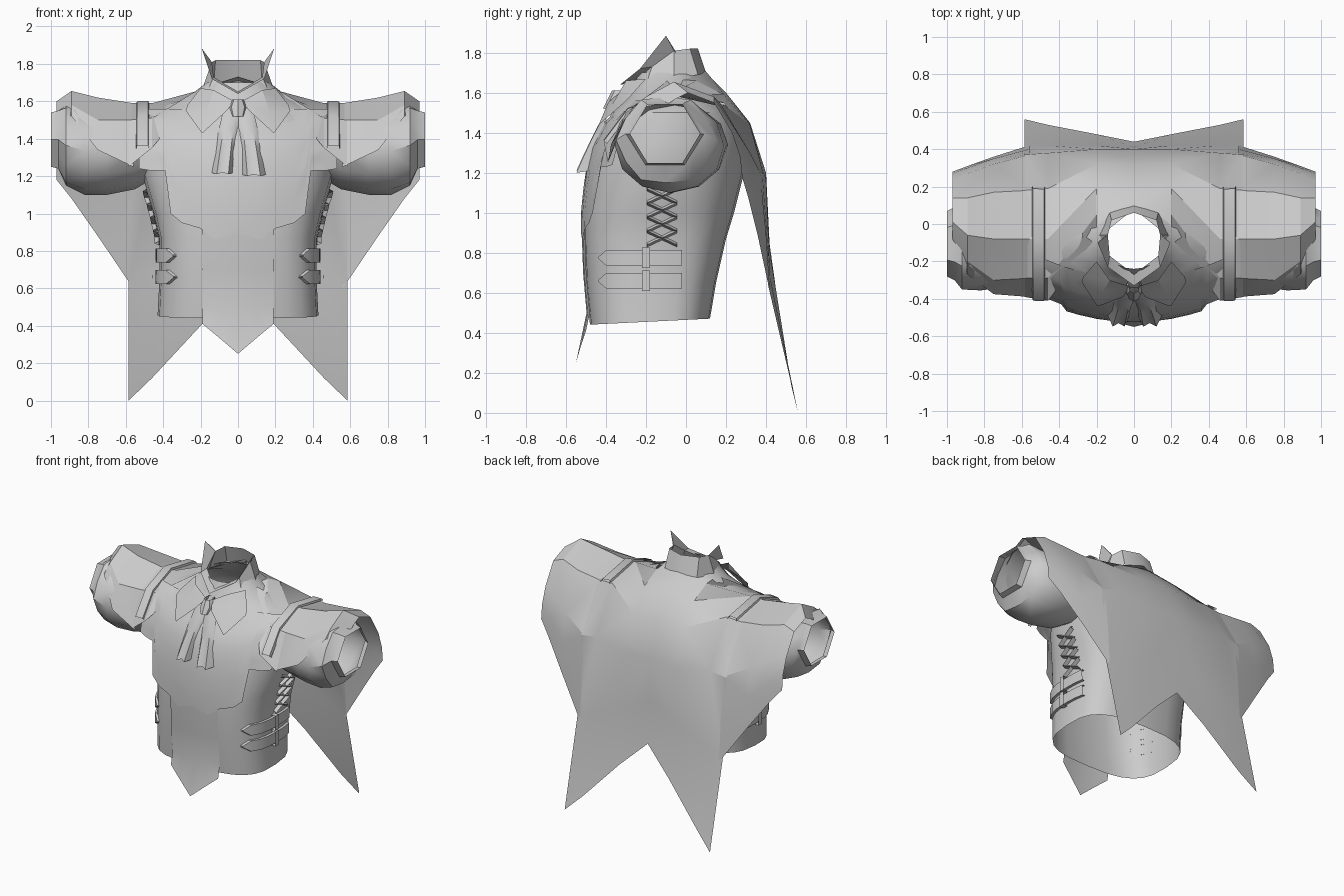
import bpy, bmesh, math

old = bpy.data.objects.get("Cube")
if old:
    bpy.data.objects.remove(old, do_unlink=True)

cloth = bpy.data.materials.new("grey cloth")
cloth.use_nodes = True
grey = (0.6, 0.6, 0.6, 1)
cloth.diffuse_color = grey
cloth.node_tree.nodes["Principled BSDF"].inputs["Base Color"].default_value = grey


def finish(ob, mirror, angle):
    """Material, mirroring and shading shared by every part."""
    ob.data.materials.append(cloth)
    if mirror:
        mod = ob.modifiers.new("Mirror", "MIRROR")
        mod.merge_threshold = 0.002
    bpy.ops.object.select_all(action="DESELECT")
    ob.select_set(True)
    bpy.context.view_layer.objects.active = ob
    bpy.ops.object.shade_smooth_by_angle(angle=math.radians(angle))


def sheet(name, rows, closed=False, mirror=True, angle=35):
    """Skin rows of points of equal length with quads."""
    bm = bmesh.new()
    grid = [[bm.verts.new(p) for p in row] for row in rows]
    count = len(grid[0])
    for a, b in zip(grid, grid[1:]):
        for i in range(count if closed else count - 1):
            j = (i + 1) % count
            bm.faces.new((a[i], a[j], b[j], b[i]))
    bmesh.ops.remove_doubles(bm, verts=bm.verts, dist=0.0005)
    bmesh.ops.recalc_face_normals(bm, faces=bm.faces)
    mesh = bpy.data.meshes.new(name)
    bm.to_mesh(mesh)
    bm.free()
    ob = bpy.data.objects.new(name, mesh)
    bpy.context.collection.objects.link(ob)
    finish(ob, mirror, angle)


def power(v, e):
    return math.copysign(abs(v) ** e, v)


# Torso rings: height, half width, front y, back y, squareness
RINGS = [(.45, .43, -.48, .12, 3), (.65, .42, -.5, .15, 3), (.87, .42, -.51, .2, 3),
         (1, .45, -.51, .24, 2.7), (1.2, .51, -.49, .29, 2.4), (1.35, .52, -.45, .3, 2.3),
         (1.5, .51, -.37, .25, 2.2), (1.57, .42, -.3, .18, 2), (1.62, .27, -.27, .13, 2),
         (1.7, .17, -.24, .08, 2)]


def ring_at(z):
    for a, b in zip(RINGS, RINGS[1:]):
        if z <= b[0]:
            t = (z - a[0]) / (b[0] - a[0])
            return [u + (v - u) * t for u, v in zip(a, b)]
    return RINGS[-1]


def oval(rx, front, back, p, steps=24):
    """Flat rounded outline, starting at the front."""
    for i in range(steps):
        a = math.tau * i / steps
        yield (rx * power(math.sin(a), 2 / p),
               (front + back) / 2 - (back - front) / 2 * power(math.cos(a), 2 / p))


def flank(y, z, off):
    """Point on the left flank of the torso."""
    _, rx, front, back, p = ring_at(z)
    u = abs((y - (front + back) / 2) / ((back - front) / 2))
    return (rx * max(0, 1 - u ** p) ** (1 / p) + off, y, z)


def chest(x, z, off):
    """Point on the gently bowed front."""
    return (x, ring_at(z)[2] - off + .45 * x * x, z)


# Body, its bottom edge rising slightly to the back
sheet("torso", [[(x, y, z + (.05 * (y + .3) if z < .5 else 0)) for x, y in oval(rx, f, b, p)]
                for z, rx, f, b, p in RINGS], closed=True, mirror=False)

# Jacket front with a jagged hem, its top tucked into the shoulders
hem = [(0, .9), (.12, .86), (.2, .92), (.3, .95), (.36, 1), (.39, 1.23), (.47, 1.23), (.53, 1.24)]
sheet("jacket_front", [[chest(x, low + (1.56 - low) * k / 6, .015 if k < 6 else -.02)
                        for x, low in hem] for k in range(7)])

# Pointed waist panel
sheet("waist_panel", [[chest(x, z, .012) for x in (0, .1, .19)] for z in (.93, .7, .5)]
      + [[(0, -.55, .25), (.1, -.525, .335), (.19, -.5, .41)]])

# Sleeves: x, bottom, top, front, back, and how far the ring turns six-sided
SLEEVE = [(.4, 1.22, 1.53, -.3, .19, 0), (.55, 1.13, 1.55, -.33, .21, 0),
          (.7, 1.1, 1.56, -.34, .2, 0), (.82, 1.1, 1.57, -.355, .19, 0),
          (.92, 1.15, 1.58, -.35, .15, .5), (.96, 1.24, 1.55, -.3, .09, 1),
          (1, 1.25, 1.54, -.28, .07, 1)]


def sleeve_ring(x, lo, hi, front, back, hexed):
    flat = 1 - (1 - math.cos(math.pi / 6)) * hexed
    for i in range(12):
        a = math.tau * i / 12
        r = flat if i % 2 else 1
        yield (x, (front + back) / 2 + (back - front) / 2 * r * math.cos(a),
               (lo + hi) / 2 + (hi - lo) / 2 * r / flat * math.sin(a))


sheet("sleeves", [list(sleeve_ring(*s)) for s in SLEEVE], closed=True)

# Cape: x, then (y, z) from front edge over the shoulder to the back hem
CAPE = [
    (0, (.08, 1.73), (.13, 1.67), (.2, 1.6), (.32, 1.45), (.4, 1.2), (.41, .9), (.44, .59)),
    (.2, (-.08, 1.67), (.05, 1.66), (.19, 1.59), (.32, 1.44), (.4, 1.17), (.42, .8), (.48, .4)),
    (.46, (-.41, 1.35), (-.29, 1.51), (-.08, 1.59), (.19, 1.54), (.38, 1.22), (.42, .68), (.53, .12)),
    (.585, (-.39, 1.25), (-.29, 1.5), (-.08, 1.59), (.18, 1.53), (.37, 1.2), (.41, .64), (.56, 0)),
]
SHOULDER = [
    (.56, (-.39, 1.25), (-.29, 1.5), (-.08, 1.59), (.18, 1.53), (.37, 1.2), (.4, .9), (.42, .6)),
    (.75, (-.375, 1.34), (-.3, 1.5), (-.08, 1.62), (.17, 1.55), (.32, 1.3), (.35, 1.1), (.36, .88)),
    (.89, (-.27, 1.52), (-.2, 1.58), (-.06, 1.655), (.14, 1.58), (.27, 1.38), (.3, 1.22), (.31, 1.08)),
    (.97, (-.08, 1.55), (-.05, 1.57), (.01, 1.6), (.14, 1.55), (.23, 1.4), (.27, 1.28), (.28, 1.18)),
]
for title, part in (("cape_back", CAPE), ("cape_shoulders", SHOULDER)):
    sheet(title, [[(s[0], y, z) for y, z in s[1:]] for s in part], angle=25)

# Bands over the shoulders
band = [(y, z + .01) for y, z in CAPE[2][1:5]]
sheet("shoulder_bands", [[(x, y - lift, z + lift) for y, z in band]
                         for x, lift in ((.475, -.015), (.48, .003), (.54, 0), (.545, -.015))])

# Standing collar with turned points
low = [(0, .1, 1.7), (.13, .06, 1.69), (.19, -.06, 1.67), (.17, -.2, 1.64), (0, -.29, 1.6)]
top = [(0, .06, 1.82), (.12, .02, 1.82), (.14, -.06, 1.81), (.13, -.17, 1.73), (0, -.27, 1.65)]
sheet("collar", [low, top])
sheet("collar_points", [[(.14, -.05, 1.8), top[2], top[3], top[4]],
                        [(.15, -.06, 1.82), (.195, -.1, 1.885), (.14, -.23, 1.72), (0, -.33, 1.64)]])

# Lapels lying on the chest
sheet("lapels", [[(.02, -.335, 1.6), (.13, -.3, 1.66), (.2, -.2, 1.67)],
                 [(.06, -.39, 1.55), (.17, -.37, 1.54), (.27, -.28, 1.58)],
                 [(.19, -.44, 1.43), (.2, -.435, 1.44), (.28, -.31, 1.55)]], angle=20)


# Neck scarf: knot and two softly pleated tails
def tail(name, x0, x1, left, right, bottom):
    rows = []
    for k in range(6):
        t = k / 5
        z = 1.59 + (bottom - 1.59) * t
        a, b = x0 + (left - x0) * t ** .7, x1 + (right - x1) * t ** .7
        rows.append([(a + (b - a) * i / 4, -.34 - .19 * t ** .8 - (.018 * t if i % 2 else 0)
                      + .05 * t * (i in (0, 4)), z - .01 * (i % 2) * t) for i in range(5)])
    sheet(name, rows, mirror=False, angle=50)


tail("scarf_tail_left", -.01, .06, .015, .155, 1.21)
tail("scarf_tail_right", -.06, .02, -.145, -.02, 1.22)
sheet("scarf_knot", [[(r * math.cos(a), -.33 + .045 * math.sin(a) - (1.6 - z) * .5, z)
                      for a in [math.tau * i / 8 for i in range(8)]]
                     for z, r in ((1.61, .03), (1.57, .05), (1.52, .035))],
      closed=True, mirror=False)


# Side straps with pointed ends and buckles
def strap(name, y0, y1, z, half, off, point=0):
    cols = [(y0 - point, .003)] if point else []
    cols += [(y0 + (y1 - y0) * i / 6, half) for i in range(7)]
    rows = [[flank(y, z + s * h, o) for y, h in cols]
            for s, o in ((-1, 0), (-1, off), (1, off), (1, 0))]
    sheet(name, rows)


for label, z in (("upper", .775), ("lower", .66)):
    strap(label + "_strap", -.4, -.02, z, .038, .02, .04)
    strap(label + "_buckle", -.22, -.18, z, .052, .035)

# Crossed side lacing
for k in range(4):
    z = .84 + .07 * k
    for d, word in ((1, "rising"), (-1, "falling")):
        rows = []
        for i in range(5):
            t = i / 4
            y, h = -.12 + d * (t - .5) * .15, z + .07 * t
            rows.append([flank(y, h + e, o) for e, o in ((-.011, .002), (0, .026), (.011, .002))])
        sheet("lace_" + word, rows)
